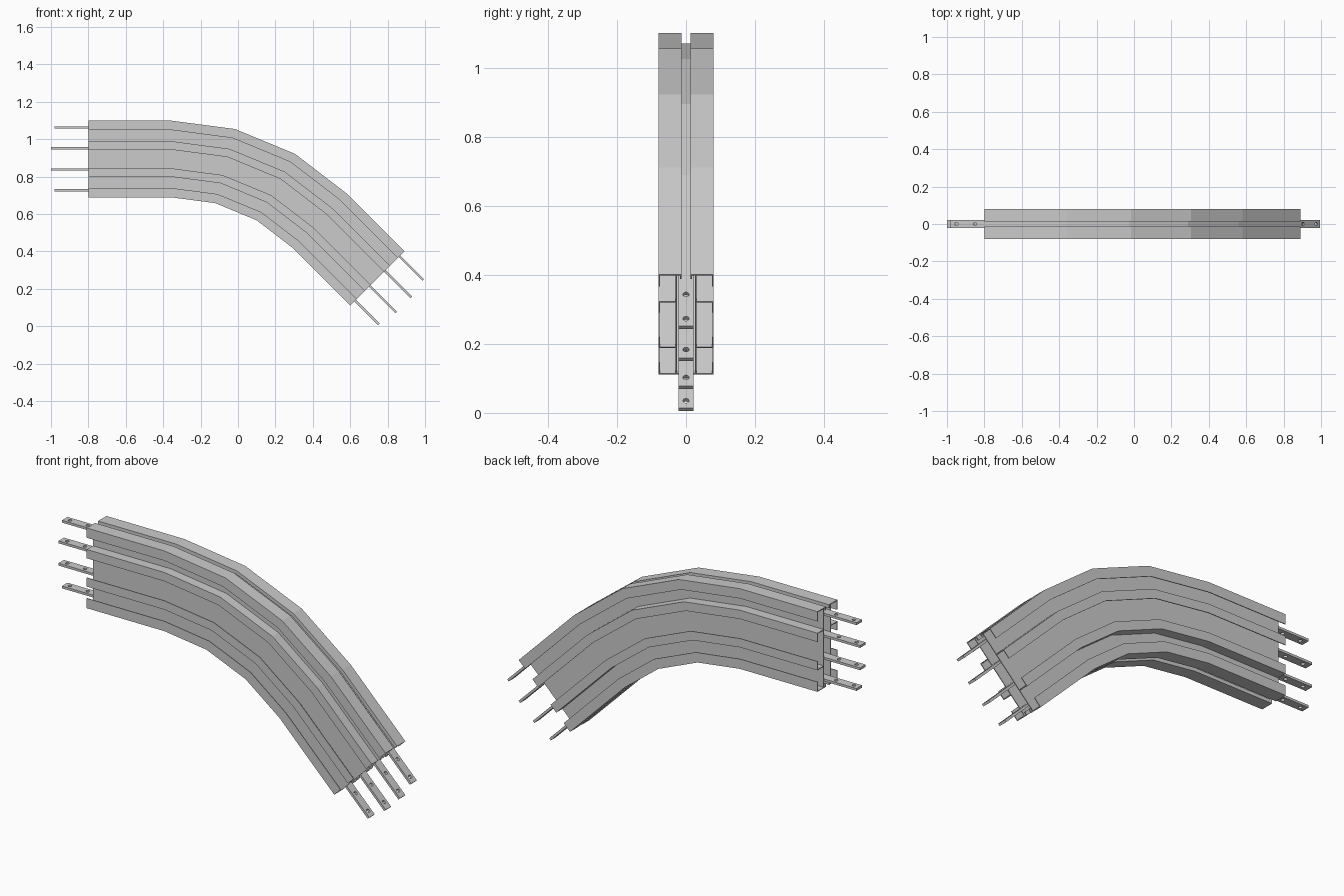
import bpy, bmesh
from math import sin, cos, radians
from mathutils import Vector, Matrix

if "Cube" in bpy.data.objects:
    bpy.data.objects.remove(bpy.data.objects["Cube"])

R_OUT, CX, CZ = 1.33, -0.36, -0.23      # bend radius and centre
X_START, RUN = -0.80, 0.438             # left end, straight length after bend
DIR_END = Vector((cos(radians(45)), 0, -sin(radians(45))))


def stations(y, v, ext):
    """Points along the bend for a profile point (y, v); v = height from outer face."""
    r = R_OUT + v
    pts = [Vector((X_START - ext, y, r + CZ))]
    for a in (0, 15, 30, 45):
        pts.append(Vector((CX + r * sin(radians(a)), y, CZ + r * cos(radians(a)))))
    pts.append(pts[-1] + DIR_END * (RUN + ext))
    return pts


def thicken(pts, t):
    """Closed outline of a sheet profile, thickened to its left."""
    pts = [Vector(p) for p in pts]
    normals = []
    for a, b in zip(pts, pts[1:]):
        d = (b - a).normalized()
        normals.append(Vector((-d.y, d.x)))
    inner = []
    for i, p in enumerate(pts):
        n0, n1 = normals[max(i - 1, 0)], normals[min(i, len(normals) - 1)]
        inner.append(p + (n0 + n1) * (t / (1 + n0.dot(n1))))
    return pts + inner[::-1]


def sweep(name, outline, ext=0.0, mirror=False):
    bm = bmesh.new()
    rails = [[bm.verts.new(p) for p in stations(y, v, ext)] for y, v in outline]
    n = len(rails)
    for i in range(n):
        a, b = rails[i], rails[(i + 1) % n]
        for k in range(len(a) - 1):
            bm.faces.new((a[k], a[k + 1], b[k + 1], b[k]))
    bm.faces.new([r[0] for r in rails])
    bm.faces.new([r[-1] for r in rails])
    bmesh.ops.recalc_face_normals(bm, faces=bm.faces)
    me = bpy.data.meshes.new(name)
    bm.to_mesh(me)
    bm.free()
    ob = bpy.data.objects.new(name, me)
    bpy.context.collection.objects.link(ob)
    if mirror:
        m = ob.modifiers.new("Mirror", 'MIRROR')
        m.use_axis = (False, True, False)
        m.use_mirror_merge = False
    return ob


def drill(bar, v, offsets):
    """Bolt holes through both ends of a conductor bar."""
    bm = bmesh.new()
    path = stations(0, v, 0)
    for s in offsets:
        for pos, tilt in ((path[0] - Vector((s, 0, 0)), 0), (path[-1] + DIR_END * s, 45)):
            mat = Matrix.Translation(pos) @ Matrix.Rotation(radians(tilt), 4, 'Y')
            bmesh.ops.create_cone(bm, cap_ends=True, segments=16, radius1=0.009,
                                  radius2=0.009, depth=0.05, matrix=mat)
    me = bpy.data.meshes.new("hole_cutter")
    bm.to_mesh(me)
    bm.free()
    cutter = bpy.data.objects.new("hole_cutter", me)
    bpy.context.collection.objects.link(cutter)
    cutter.hide_render = True
    mod = bar.modifiers.new("Holes", 'BOOLEAN')
    mod.object, mod.operation, mod.solver = cutter, 'DIFFERENCE', 'EXACT'
    bpy.context.view_layer.update()
    done = bpy.data.meshes.new_from_object(bar.evaluated_get(bpy.context.evaluated_depsgraph_get()))
    bar.modifiers.clear()
    bar.data = done
    bpy.data.objects.remove(cutter)


H, W, T = 0.41, 0.08, 0.004

# Outer and inner edge rails: lip, flange and short inner hook
rail = [(W, -0.05), (W, 0), (0.013, 0), (0.013, -0.018)]
sweep("outer_rail", thicken(rail, T), mirror=True)
sweep("inner_rail", [(y, -H - v) for y, v in thicken(rail, T)], mirror=True)

# Middle side channels with returned lips
channel = [(W, -0.155), (W, -0.11), (0.026, -0.11), (0.026, -0.30), (W, -0.30), (W, -0.255)]
sweep("side_channel", thicken(channel, T), mirror=True)

# Webs joining the channels to the edge rails
for name, v0, v1 in (("outer_web", -T, -0.11), ("inner_web", -0.30, -H + T)):
    sweep(name, [(0.026, v0), (0.030, v0), (0.030, v1), (0.026, v1)], mirror=True)

# Four flat conductor bars with drilled ends
bars = ((-0.037, 0.18, (0.05, 0.15)), (-0.148, 0.20, (0.065, 0.165)),
        (-0.262, 0.20, (0.065, 0.165)), (-0.373, 0.18, (0.05, 0.15)))
for i, (v, ext, holes) in enumerate(bars, 1):
    h, w = 0.006, 0.022
    bar = sweep(f"conductor_bar_{i}", [(-w, v - h), (w, v - h), (w, v + h), (-w, v + h)], ext)
    drill(bar, v, holes)
